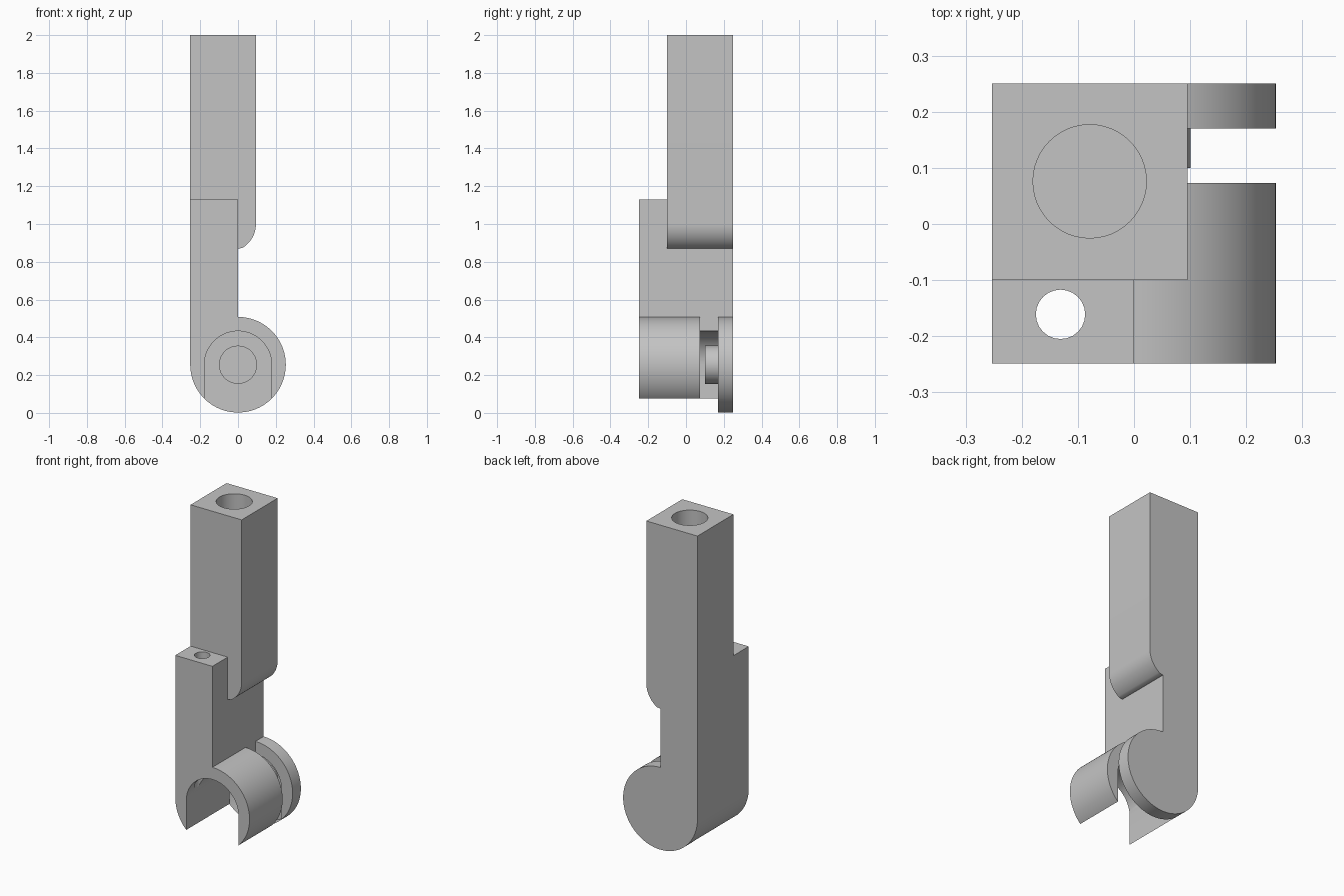
import bpy
import bmesh
from math import sin, cos, radians

cube = bpy.data.objects.get("Cube")
if cube:
    bpy.data.objects.remove(cube, do_unlink=True)

R = 0.253          # outer knuckle radius, also half the overall width
ZC = 0.255         # height of the knuckle axis
BACK = 0.25        # rear face
WALL = 0.17        # inner face of the rear cheek

grey = bpy.data.materials.new("plain grey")
grey.use_nodes = True
grey.diffuse_color = (0.55, 0.55, 0.55, 1)
grey.node_tree.nodes["Principled BSDF"].inputs["Base Color"].default_value = grey.diffuse_color


def arc(cx, cz, r, start, end, steps):
    """Points along an arc, angles in degrees."""
    angles = [radians(start + (end - start) * i / steps) for i in range(steps + 1)]
    return [(cx + r * cos(a), cz + r * sin(a)) for a in angles]


def prism(name, points, to_3d, lo, hi):
    """Extrude a flat outline from lo to hi; to_3d places (a, b, depth) in space."""
    bm = bmesh.new()
    rings = [[bm.verts.new(to_3d(a, b, d)) for a, b in points] for d in (lo, hi)]
    bm.faces.new(rings[0])
    bm.faces.new(rings[1])
    n = len(points)
    for i in range(n):
        j = (i + 1) % n
        bm.faces.new((rings[0][i], rings[0][j], rings[1][j], rings[1][i]))
    bmesh.ops.recalc_face_normals(bm, faces=bm.faces)
    mesh = bpy.data.meshes.new(name)
    bm.to_mesh(mesh)
    bm.free()
    mesh.materials.append(grey)
    obj = bpy.data.objects.new(name, mesh)
    bpy.context.collection.objects.link(obj)
    return obj


def along_y(name, points, lo, hi):
    return prism(name, points, lambda a, b, d: (a, d, b), lo, hi)


def along_z(name, points, lo, hi):
    return prism(name, points, lambda a, b, d: (a, b, d), lo, hi)


def combine(target, tool, operation):
    """Apply a boolean and discard the tool."""
    mod = target.modifiers.new("boolean", "BOOLEAN")
    mod.operation = operation
    mod.solver = "EXACT"
    mod.object = tool
    bpy.context.view_layer.objects.active = target
    bpy.ops.object.modifier_apply(modifier=mod.name)
    bpy.data.objects.remove(tool, do_unlink=True)


# Lower arm with the rounded knuckle
arm = along_y("hinged_arm",
              [(0, 1.13), (-R, 1.13)] + arc(0, ZC, R, 180, 450, 72),
              -0.249, BACK)

# Square upper post with a rounded lower corner
post = along_y("upper_post",
               [(-R, 2), (-R, 0.87), (0, 0.87)]
               + arc(-0.052, 1.0, 0.147, -60, 0, 16) + [(0.095, 2)],
               -0.10, BACK)
combine(arm, post, "UNION")

# Arched cavity, open at the front and below
cavity = along_y("cavity_cutter",
                 [(-0.178, -0.1), (0.178, -0.1)] + arc(0, ZC, 0.178, 0, 180, 48),
                 -0.4, WALL)
combine(arm, cavity, "DIFFERENCE")

# Gap through the outer half of the knuckle
gap = along_y("gap_cutter", [(0, -0.1), (0.4, -0.1), (0.4, 0.6), (0, 0.6)], 0.073, WALL)
combine(arm, gap, "DIFFERENCE")

# Pivot hole in the rear cheek
pivot = along_y("pivot_cutter", arc(0, ZC, 0.101, 0, 352.5, 47), 0.1, 0.4)
combine(arm, pivot, "DIFFERENCE")

# Blind bore in the post, and narrow hole down into the cavity
bore = along_z("bore_cutter", arc(-0.079, 0.076, 0.101, 0, 352.5, 47), 1.0, 2.2)
combine(arm, bore, "DIFFERENCE")
pin_hole = along_z("pin_hole_cutter", arc(-0.131, -0.161, 0.044, 0, 345, 23), 0.2, 1.3)
combine(arm, pin_hole, "DIFFERENCE")

# Smooth curved faces, crisp edges
bpy.ops.object.select_all(action="DESELECT")
arm.select_set(True)
bpy.context.view_layer.objects.active = arm
bpy.ops.object.shade_smooth_by_angle(angle=radians(25))
